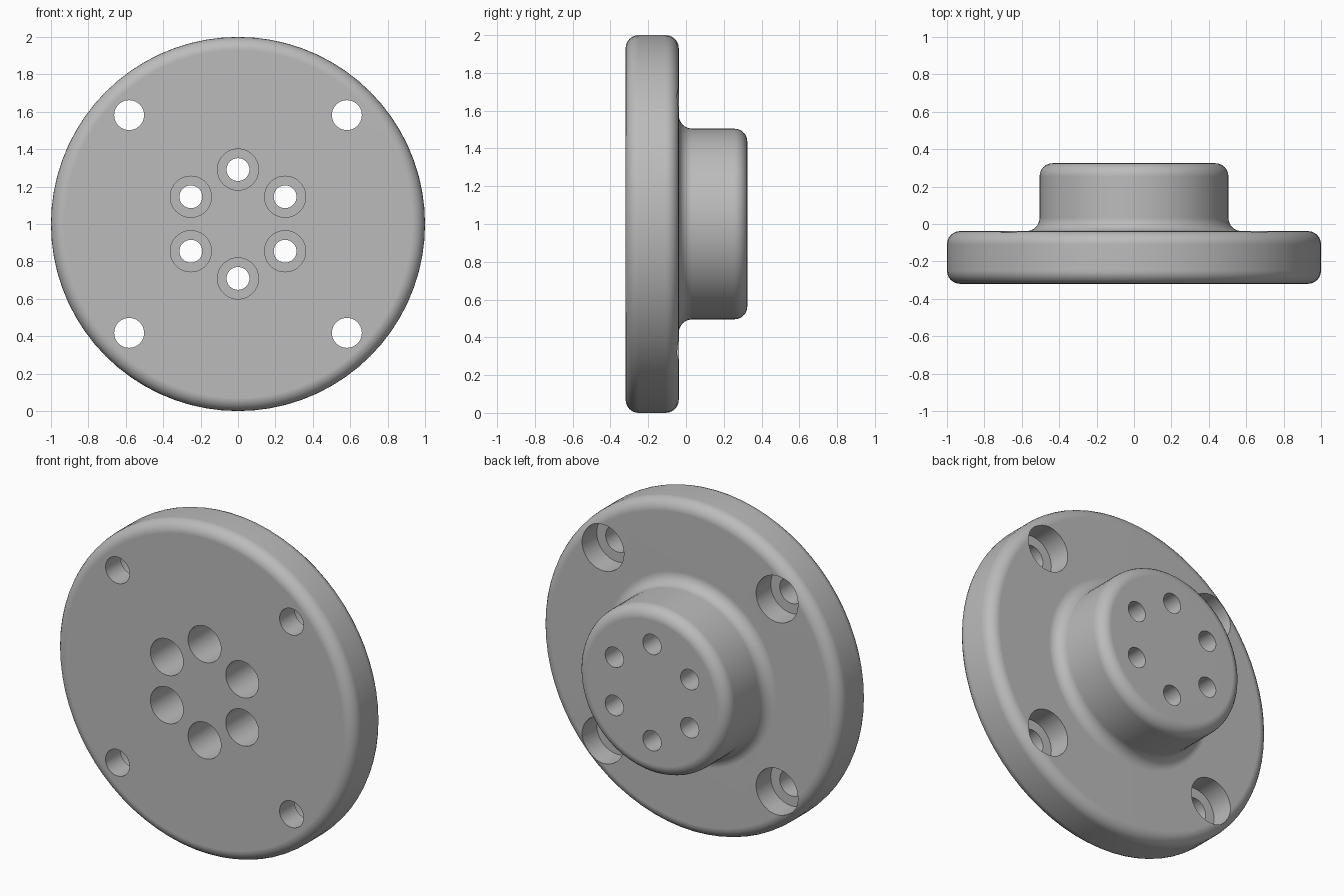
import bpy, bmesh, math
from mathutils import Vector, Matrix

if "Cube" in bpy.data.objects:
    bpy.data.objects.remove(bpy.data.objects["Cube"], do_unlink=True)

grey = bpy.data.materials.new("machined grey")
grey.use_nodes = True
colour = (0.5, 0.5, 0.5, 1)
grey.diffuse_color = colour
grey.node_tree.nodes["Principled BSDF"].inputs["Base Color"].default_value = colour

FRONT, STEP, BACK = -0.32, -0.038, 0.325
AXIS_HEIGHT = 1.0


def arc(r, y, radius, start, end, steps=6):
    """Profile points of a rounded edge, angles in degrees."""
    angles = [math.radians(start + (end - start) * i / steps) for i in range(steps + 1)]
    return [(r + radius * math.cos(a), y + radius * math.sin(a)) for a in angles]


def lathe(bm, profile, x, z, segments):
    """Turn a (radius, y) profile about an axis parallel to y."""
    verts = [bm.verts.new((x + r, y, z)) for r, y in profile]
    edges = [bm.edges.new(pair) for pair in zip(verts, verts[1:])]
    bmesh.ops.spin(bm, geom=verts + edges, cent=(x, 0, z), axis=(0, 1, 0),
                   angle=math.tau, steps=segments, use_merge=False)


def make_object(name, bm):
    bmesh.ops.remove_doubles(bm, verts=bm.verts[:], dist=0.0005)
    # Close the flat ends left open by the turned profile
    open_edges = [e for e in bm.edges if e.is_boundary]
    bmesh.ops.holes_fill(bm, edges=open_edges, sides=0)
    bmesh.ops.recalc_face_normals(bm, faces=bm.faces[:])
    mesh = bpy.data.meshes.new(name)
    bm.to_mesh(mesh)
    bm.free()
    mesh.materials.append(grey)
    obj = bpy.data.objects.new(name, mesh)
    bpy.context.collection.objects.link(obj)
    return obj


# Flange disc with a rounded boss on the back
R = 0.07
profile = (arc(1 - R, FRONT + R, R, -90, 0)
           + arc(1 - R, STEP - R, R, 0, 90)
           + arc(0.505 + R, STEP + R, R, 270, 180)
           + arc(0.505 - R, BACK - R, R, 0, 90))
bm = bmesh.new()
lathe(bm, profile, 0, AXIS_HEIGHT, 72)
flange = make_object("flange", bm)

# Stepped cutters for the counterbored screw holes
bm = bmesh.new()
corner_pin = [(0.08, FRONT - 0.1), (0.08, STEP - 0.14), (0.14, STEP - 0.14), (0.14, STEP + 0.1)]
for sx in (-1, 1):
    for sz in (-1, 1):
        lathe(bm, corner_pin, 0.582 * sx, AXIS_HEIGHT + 0.582 * sz, 40)

boss_pin = [(0.11, FRONT - 0.1), (0.11, FRONT + 0.44), (0.061, FRONT + 0.44), (0.061, BACK + 0.1)]
for i in range(6):
    a = math.radians(30 + 60 * i)
    lathe(bm, boss_pin, 0.291 * math.cos(a), AXIS_HEIGHT + 0.291 * math.sin(a), 40)
cutter = make_object("hole_cutter", bm)
cutter.hide_render = True

# Drill the holes
bpy.ops.object.select_all(action='DESELECT')
bpy.context.view_layer.objects.active = flange
flange.select_set(True)
drill = flange.modifiers.new("holes", 'BOOLEAN')
drill.operation = 'DIFFERENCE'
drill.solver = 'EXACT'
drill.object = cutter
bpy.ops.object.modifier_apply(modifier=drill.name)
bpy.data.objects.remove(cutter, do_unlink=True)

# Smooth rounded edges, flat faces kept flat
bpy.ops.object.shade_smooth_by_angle(angle=math.radians(30))
weighted = flange.modifiers.new("weighted normals", 'WEIGHTED_NORMAL')
weighted.keep_sharp = True
